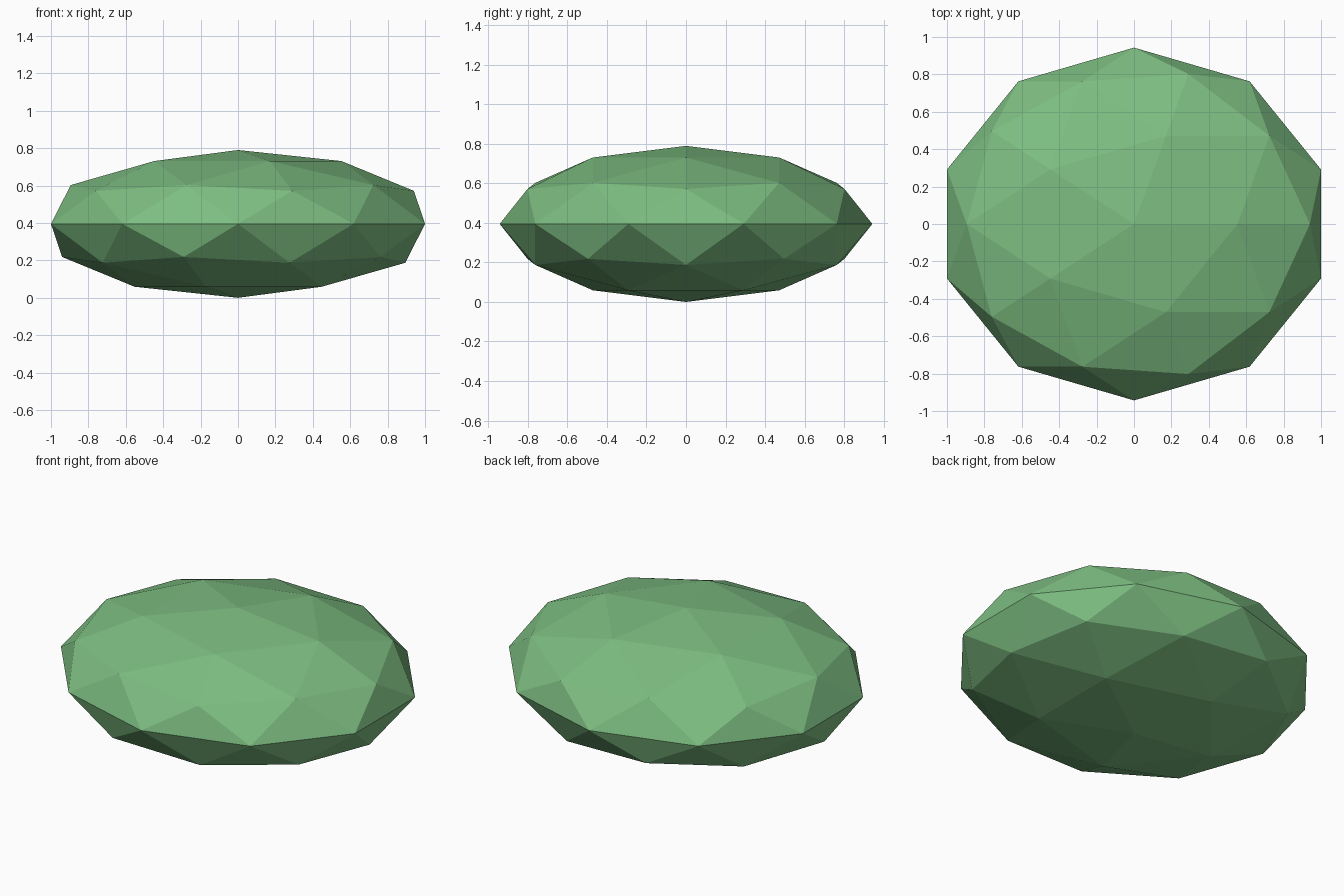
import bpy

# Remove the default cube
cube = bpy.data.objects.get("Cube")
if cube:
    bpy.data.objects.remove(cube, do_unlink=True)

# Leaf green
green = bpy.data.materials.new("leaf_green")
green.use_nodes = True
color = (0.205, 0.51, 0.22, 1.0)
green.diffuse_color = color
bsdf = next(n for n in green.node_tree.nodes if n.type == 'BSDF_PRINCIPLED')
bsdf.inputs["Base Color"].default_value = color
bsdf.inputs["Roughness"].default_value = 0.9

# Flattened, faceted bush
HALF_HEIGHT = 0.395
bpy.ops.mesh.primitive_ico_sphere_add(subdivisions=2, radius=1.0, location=(0, 0, HALF_HEIGHT))
bush = bpy.context.object
bush.name = "bush"
bush.scale = (1.0515, 0.943, HALF_HEIGHT)
bpy.ops.object.transform_apply(location=False, rotation=False, scale=True)
bpy.ops.object.shade_flat()
bush.data.materials.append(green)
